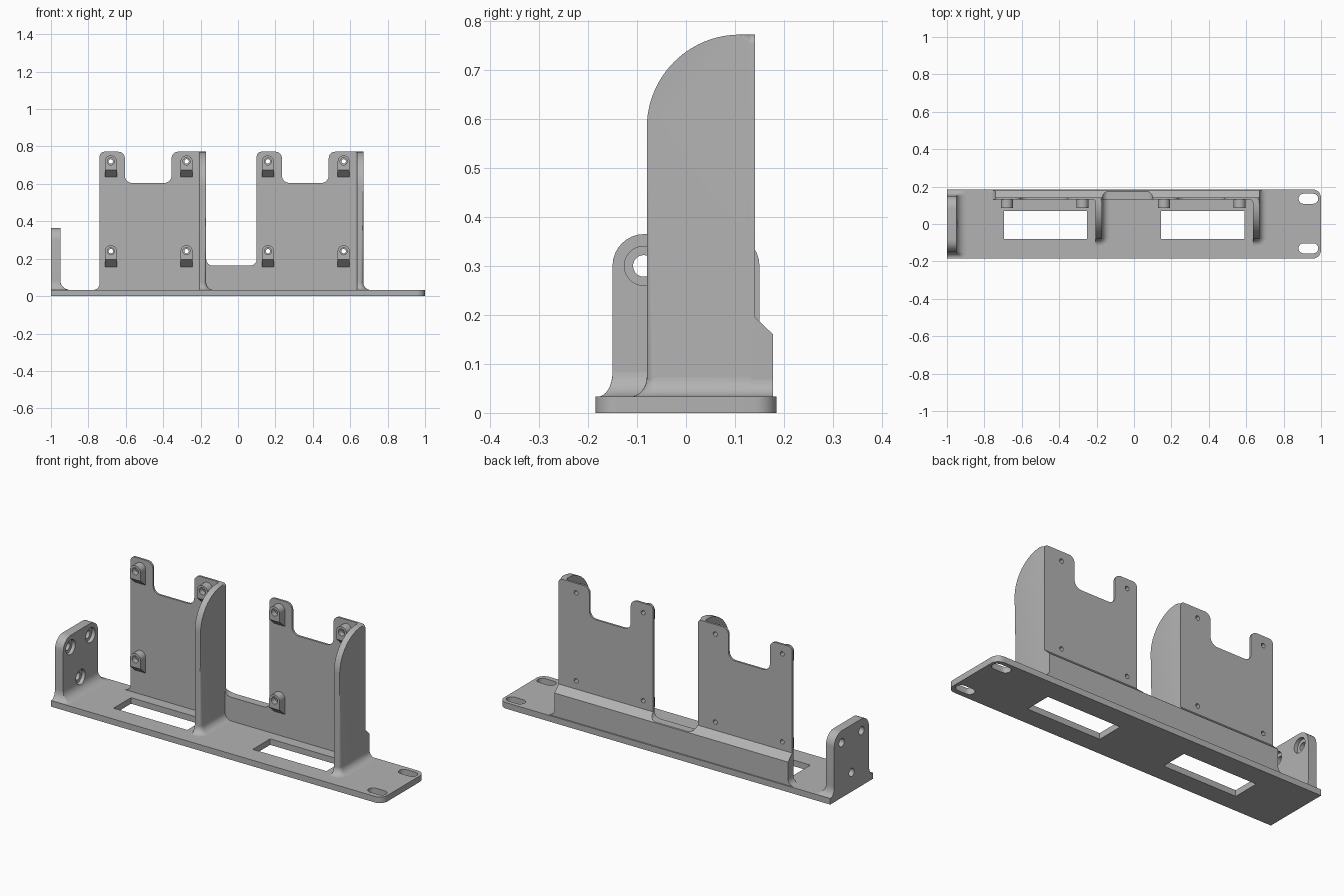
import bpy, bmesh, math
from mathutils import Vector

if "Cube" in bpy.data.objects:
    bpy.data.objects.remove(bpy.data.objects["Cube"])

grey = bpy.data.materials.new("plain grey")
grey.use_nodes = True
COLOUR = (0.45, 0.45, 0.45, 1)
grey.diffuse_color = COLOUR
grey.node_tree.nodes["Principled BSDF"].inputs["Base Color"].default_value = COLOUR
parts = []

BASE_TOP = 0.033
FRONT = 0.13          # front face of the upright wall
BACK = 0.178          # back face of the stiffening bar
TOP = 0.772
SHIFT = 0.84          # spacing of the two repeated bays


def finish(name, bm):
    bmesh.ops.recalc_face_normals(bm, faces=bm.faces)
    mesh = bpy.data.meshes.new(name)
    bm.to_mesh(mesh)
    bm.free()
    mesh.materials.append(grey)
    obj = bpy.data.objects.new(name, mesh)
    bpy.context.collection.objects.link(obj)
    parts.append(obj)
    return obj


def rounded(points, steps=8):
    """Polygon of (u, v, radius) corners with the corners rounded."""
    out = []
    for i, (u, v, r) in enumerate(points):
        p = Vector((u, v))
        if r == 0:
            out.append(p)
            continue
        a = (Vector(points[i - 1][:2]) - p).normalized()
        b = (Vector(points[(i + 1) % len(points)][:2]) - p).normalized()
        for k in range(steps + 1):
            t = k / steps * math.pi / 2
            out.append(p + a * r * (1 - math.sin(t)) + b * r * (1 - math.cos(t)))
    return out


def circle(u, v, r, n=32):
    return [(u + r * math.cos(k * math.tau / n), v + r * math.sin(k * math.tau / n)) for k in range(n)]


def prism_mesh(points, axis, lo, hi):
    place = {"x": lambda u, v, t: (t, u, v),
             "y": lambda u, v, t: (u, t, v),
             "z": lambda u, v, t: (u, v, t)}[axis]
    bm = bmesh.new()
    rings = [[bm.verts.new(place(p[0], p[1], t)) for p in points] for t in (lo, hi)]
    bm.faces.new(rings[0])
    bm.faces.new(rings[1])
    for i in range(len(points)):
        bm.faces.new((rings[0][i - 1], rings[0][i], rings[1][i], rings[1][i - 1]))
    return bm


def prism(name, points, axis, lo, hi):
    return finish(name, prism_mesh(points, axis, lo, hi))


def combine(targets, cutter, operation="DIFFERENCE"):
    for obj in targets:
        mod = obj.modifiers.new("cut", "BOOLEAN")
        mod.operation, mod.solver, mod.object = operation, "EXACT", cutter
        bpy.context.view_layer.objects.active = obj
        bpy.ops.object.modifier_apply(modifier=mod.name)
    parts.remove(cutter)
    bpy.data.objects.remove(cutter)


def skirt(name, x0, x1, y0, y1, height, left=0, right=0, front=0, back=0, corner=0.0):
    """Concave fillet around the foot of an upright, flaring on the given sides."""
    bm = bmesh.new()
    rings = []
    steps = 8
    for k in range(steps + 1):
        t = k / steps * math.pi / 2
        d, z = 1 - math.sin(t), BASE_TOP + height * (1 - math.cos(t))
        r = max(corner + d * min(right, max(front, back)), 0.001)
        a, b = x0 - left * d, x1 + right * d
        c, e = y0 - front * d, y1 + back * d
        ring = rounded([(a, c, 0), (b, c, r if front else 0),
                        (b, e, r if back else 0), (a, e, 0)], 6)
        rings.append([bm.verts.new((p.x, p.y, z)) for p in ring])
    bm.faces.new(rings[0])
    bm.faces.new(rings[-1])
    for low, high in zip(rings, rings[1:]):
        for i in range(len(low)):
            bm.faces.new((low[i - 1], low[i], high[i], high[i - 1]))
    return finish(name, bm)


# Base plate with rounded right corners and mounting slots
base = prism("base_plate", rounded([(-1, -0.185, 0), (1, -0.185, 0.045), (1, 0.185, 0.045), (-1, 0.185, 0)]),
             "z", 0, BASE_TOP)
for y in (-0.13, 0.135):
    slot = rounded([(0.88, y - 0.027, 0.0269), (0.985, y - 0.027, 0.0269),
                    (0.985, y + 0.027, 0.0269), (0.88, y + 0.027, 0.0269)])
    combine([base], prism("slot_cutter", slot, "z", -0.1, 0.1))

# Upright wall: outline of both panels crossed with the stepped side profile
outline = [(-0.74, 0.01, 0)]
for s in (0, SHIFT):
    if s:
        outline += [(-0.17, 0.163, 0.035), (-0.74 + s, 0.163, 0.035)]
    outline += [(-0.74 + s, TOP, 0.025), (-0.605 + s, TOP, 0.035), (-0.605 + s, 0.605, 0.04),
                (-0.355 + s, 0.605, 0.04), (-0.355 + s, TOP, 0.035), (-0.17 + s, TOP, 0.02)]
outline.append((-0.17 + SHIFT, 0.01, 0))
wall = prism("upright_wall", rounded(outline), "y", 0, 0.3)
side = [(FRONT, 0), (BACK, 0), (BACK, 0.16), (0.141, 0.195), (0.141, 0.9), (FRONT, 0.9)]
combine([wall], prism("side_profile", side, "x", -1, 1), "INTERSECT")
skirt("wall_foot", -0.74, 0.67, FRONT, BACK, 0.035, left=0.035, right=0.04)

for number, s in enumerate((0, SHIFT), 1):
    # Window in the base
    window = [(-0.695 + s, -0.08), (-0.25 + s, -0.08), (-0.25 + s, 0.07), (-0.695 + s, 0.07)]
    combine([base], prism("window_cutter", window, "z", -0.1, 0.1))

    # Gusset rib with a rounded outer front edge
    x0, x1 = -0.205 + s, -0.17 + s
    rib = rounded([(-0.08, 0.02, 0), (-0.08, TOP, 0.19), (FRONT + 0.002, TOP, 0),
                   (FRONT + 0.002, 0.02, 0)], 24)
    bm = prism_mesh(rib, "x", x0, x1)
    edges = [e for e in bm.edges
             if all(v.co.x > x1 - 1e-4 for v in e.verts)
             and not all(v.co.y > FRONT for v in e.verts)
             and not all(v.co.z < 0.03 for v in e.verts)]
    bmesh.ops.bevel(bm, geom=edges, offset=0.02, segments=5, profile=0.5, affect="EDGES")
    finish(f"gusset_rib_{number}", bm)
    skirt(f"gusset_foot_{number}", x0, x1, -0.08, FRONT + 0.002, 0.04, right=0.04, front=0.035, corner=0.02)
    r = 0.015
    inner = [(x0 + 0.002, FRONT + 0.002), (x0 + 0.002, FRONT - r)]
    inner += [(x0 - r + r * math.cos(t * math.pi / 12), FRONT - r + r * math.sin(t * math.pi / 12))
              for t in range(7)]
    inner.append((x0 - r, FRONT + 0.002))
    prism(f"gusset_inner_fillet_{number}", inner, "z", 0.02, TOP - 0.001)

    # Standoffs with sloped undersides and screw holes
    for x in (-0.68 + s, -0.275 + s):
        for z in (0.24, 0.72):
            w = 0.032
            face = [(x - w, z - 0.045), (x + w, z - 0.045)]
            face += [(x + w * math.cos(k * math.pi / 16), z + w * math.sin(k * math.pi / 16)) for k in range(17)]
            standoff = prism(f"standoff_{number}", face, "y", 0.085, FRONT + 0.001)
            for v in standoff.data.vertices:
                if v.co.z < z - 0.04 and v.co.y > FRONT:
                    v.co.z -= 0.04
            combine([standoff, wall], prism("screw_cutter", circle(x, z, 0.012, 20), "y", 0, 0.3))
            combine([standoff], prism("insert_cutter", circle(x, z, 0.019, 24), "y", 0, 0.115))

# End bracket with three counterbored holes
bracket = prism("end_bracket", rounded([(-0.15, 0.01, 0), (0.15, 0.01, 0), (0.15, 0.365, 0.065), (-0.15, 0.365, 0.065)]),
                "x", -1, -0.95)
foot = skirt("bracket_foot", -1, -0.95, -0.15, 0.15, 0.05, right=0.055, front=0.03, back=0.03)
for y, z in ((-0.086, 0.3), (0.086, 0.3), (0, 0.105)):
    combine([bracket, foot], prism("hole_cutter", circle(y, z, 0.022), "x", -1.1, -0.8))
    combine([bracket, foot], prism("counterbore_cutter", circle(y, z, 0.04), "x", -0.97, -0.8))

# Smooth curved surfaces while keeping edges sharp
bpy.ops.object.select_all(action="DESELECT")
for obj in parts:
    obj.select_set(True)
bpy.context.view_layer.objects.active = base
bpy.ops.object.shade_smooth_by_angle(angle=math.radians(30))
